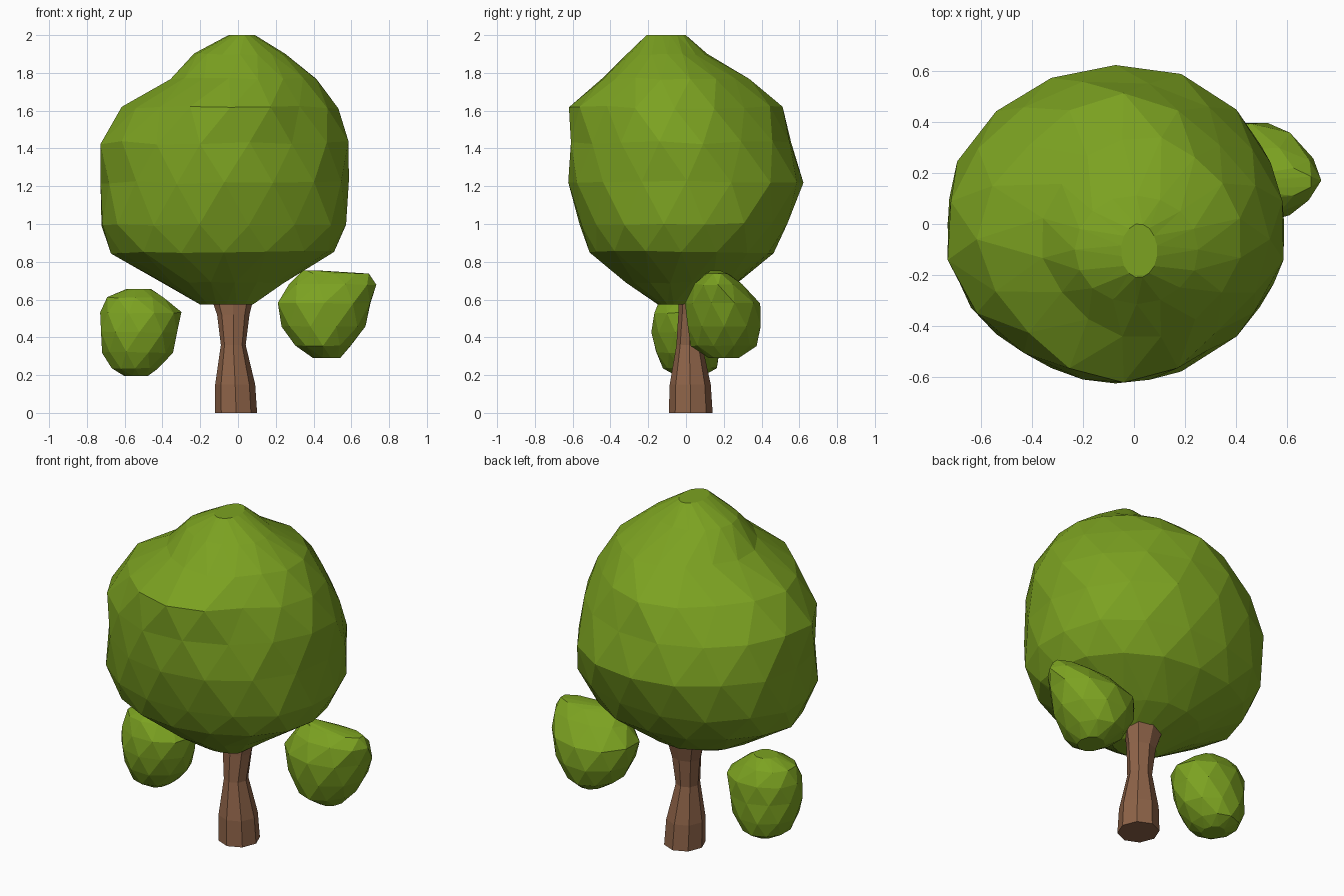
import bpy, bmesh, math, random

random.seed(4)


def material(name, color):
    m = bpy.data.materials.new(name)
    m.diffuse_color = (*color, 1)
    return m


leaf = material("leaf_green", (0.2, 0.36, 0.015))
bark = material("bark_brown", (0.27, 0.125, 0.065))


def loft(name, rings, sides, mat, jitter=0.0, grow=1.01, stagger=True):
    """Faceted closed body; each ring is (z, xmin, xmax, ymin, ymax, diagonal squeeze)."""
    bm = bmesh.new()
    loops = []
    for i, (z, x0, x1, y0, y1, *sq) in enumerate(rings):
        cx, cy, rx, ry = (x0 + x1) / 2, (y0 + y1) / 2, (x1 - x0) / 2, (y1 - y0) / 2
        end = i in (0, len(rings) - 1)
        loop = []
        for k in range(sides):
            a = 2 * math.pi * (k + (0.5 * (i % 2) if stagger else 0)) / sides
            s = grow + random.uniform(-jitter, jitter)
            if sq:
                s -= sq[0] * math.sin(2 * a) ** 2
            dz = 0 if end else random.uniform(-jitter, jitter) * max(rx, ry)
            loop.append(bm.verts.new((cx + rx * s * math.cos(a), cy + ry * s * math.sin(a), z + dz)))
        loops.append(loop)
    for i in range(len(loops) - 1):
        a, b = loops[i], loops[i + 1]
        for k in range(sides):
            n = (k + 1) % sides
            if not stagger:
                bm.faces.new((a[k], a[n], b[n], b[k]))
            elif i % 2 == 0:
                bm.faces.new((a[k], a[n], b[k]))
                bm.faces.new((a[n], b[n], b[k]))
            else:
                bm.faces.new((a[k], b[n], b[k]))
                bm.faces.new((a[k], a[n], b[n]))
    bm.faces.new(loops[0][::-1])
    bm.faces.new(loops[-1])
    bmesh.ops.recalc_face_normals(bm, faces=bm.faces[:])
    me = bpy.data.meshes.new(name)
    bm.to_mesh(me)
    bm.free()
    me.materials.append(mat)
    ob = bpy.data.objects.new(name, me)
    bpy.context.collection.objects.link(ob)
    return ob


# Large lopsided crown
loft("crown", [
    (0.575, -0.20, 0.08, -0.15, 0.02),
    (0.69, -0.40, 0.24, -0.32, 0.27),
    (0.85, -0.66, 0.51, -0.51, 0.46, -0.01),
    (1.00, -0.73, 0.585, -0.56, 0.54, -0.02),
    (1.22, -0.73, 0.585, -0.61, 0.62, 0.00),
    (1.43, -0.73, 0.59, -0.61, 0.56, 0.035),
    (1.62, -0.61, 0.53, -0.62, 0.50, 0.09),
    (1.77, -0.36, 0.42, -0.45, 0.34, 0.05),
    (1.90, -0.23, 0.25, -0.31, 0.11),
    (2.00, -0.05, 0.09, -0.21, 0.00),
], 16, leaf, 0.014)

# Small foliage clump on the left
loft("left_clump", [
    (0.195, -0.60, -0.48, -0.05, 0.09),
    (0.235, -0.67, -0.42, -0.12, 0.16),
    (0.32, -0.715, -0.35, -0.16, 0.18),
    (0.43, -0.73, -0.315, -0.18, 0.18),
    (0.53, -0.725, -0.30, -0.17, 0.17),
    (0.61, -0.70, -0.39, -0.13, 0.12),
    (0.655, -0.59, -0.46, -0.06, 0.06),
], 10, leaf, 0.02, 1.02)

# Small foliage clump on the right, set back
loft("right_clump", [
    (0.29, 0.40, 0.54, 0.12, 0.28),
    (0.355, 0.30, 0.60, 0.03, 0.37),
    (0.46, 0.235, 0.67, 0.005, 0.40),
    (0.58, 0.205, 0.71, 0.00, 0.39),
    (0.68, 0.27, 0.725, 0.04, 0.30),
    (0.735, 0.32, 0.70, 0.10, 0.23),
    (0.755, 0.34, 0.41, 0.13, 0.18),
], 10, leaf, 0.015, 1.02)

# Trunk: flared foot, narrow waist, spreading top hidden in the crown
loft("trunk", [
    (0.00, -0.12, 0.10, -0.09, 0.14),
    (0.15, -0.12, 0.09, -0.085, 0.13),
    (0.36, -0.09, 0.04, -0.05, 0.085),
    (0.52, -0.11, 0.06, -0.04, 0.10),
    (0.64, -0.15, 0.09, -0.04, 0.13),
], 8, bark, stagger=False)
